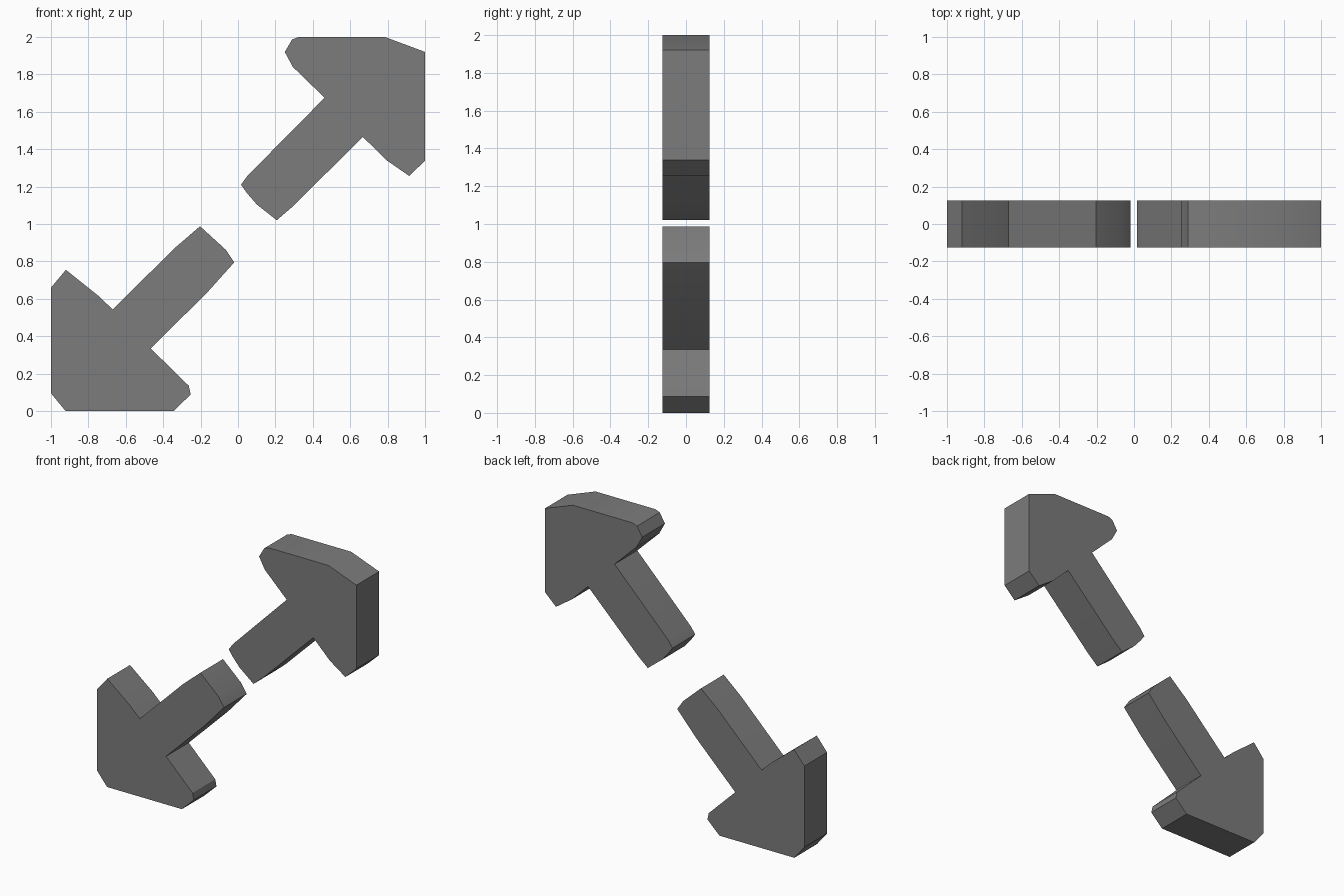
import bpy, bmesh, math

if "Cube" in bpy.data.objects:
    bpy.data.objects.remove(bpy.data.objects["Cube"])

HALF_DEPTH = 0.125

grey = bpy.data.materials.new("dark grey")
grey.diffuse_color = (0.2, 0.2, 0.2, 1)
grey.use_nodes = True
grey.node_tree.nodes["Principled BSDF"].inputs["Base Color"].default_value = grey.diffuse_color


def extruded_profile(name, points):
    """Extrude an x-z outline symmetrically along y."""
    bm = bmesh.new()
    face = bm.faces.new([bm.verts.new((x, -HALF_DEPTH, z)) for x, z in points])
    ext = bmesh.ops.extrude_face_region(bm, geom=[face], use_keep_orig=True)
    verts = [g for g in ext["geom"] if isinstance(g, bmesh.types.BMVert)]
    bmesh.ops.translate(bm, verts=verts, vec=(0, 2 * HALF_DEPTH, 0))
    bmesh.ops.recalc_face_normals(bm, faces=bm.faces[:])
    mesh = bpy.data.meshes.new(name)
    bm.to_mesh(mesh)
    bm.free()
    mesh.materials.append(grey)
    obj = bpy.data.objects.new(name, mesh)
    bpy.context.collection.objects.link(obj)
    bpy.ops.object.select_all(action="DESELECT")
    obj.select_set(True)
    bpy.context.view_layer.objects.active = obj
    bpy.ops.object.shade_smooth_by_angle(angle=math.radians(30))
    return obj


# Arrow pointing up and right
extruded_profile("upper_arrow", [
    (0.25, 1.92), (0.293, 1.84), (0.463, 1.675), (0.05, 1.257),
    (0.016, 1.21), (0.048, 1.165), (0.10, 1.105), (0.207, 1.02),
    (0.285, 1.087), (0.668, 1.465), (0.795, 1.34), (0.915, 1.257),
    (1.0, 1.338), (1.0, 1.92), (0.785, 2.0), (0.325, 2.0), (0.29, 1.987)])

# Arrow pointing down and left
extruded_profile("lower_arrow", [
    (-1.0, 0.66), (-1.0, 0.095), (-0.922, 0.0), (-0.345, 0.0),
    (-0.253, 0.088), (-0.263, 0.135), (-0.467, 0.335), (-0.168, 0.63),
    (-0.02, 0.795), (-0.065, 0.862), (-0.203, 0.988), (-0.34, 0.87),
    (-0.67, 0.543), (-0.745, 0.615), (-0.92, 0.755)])
